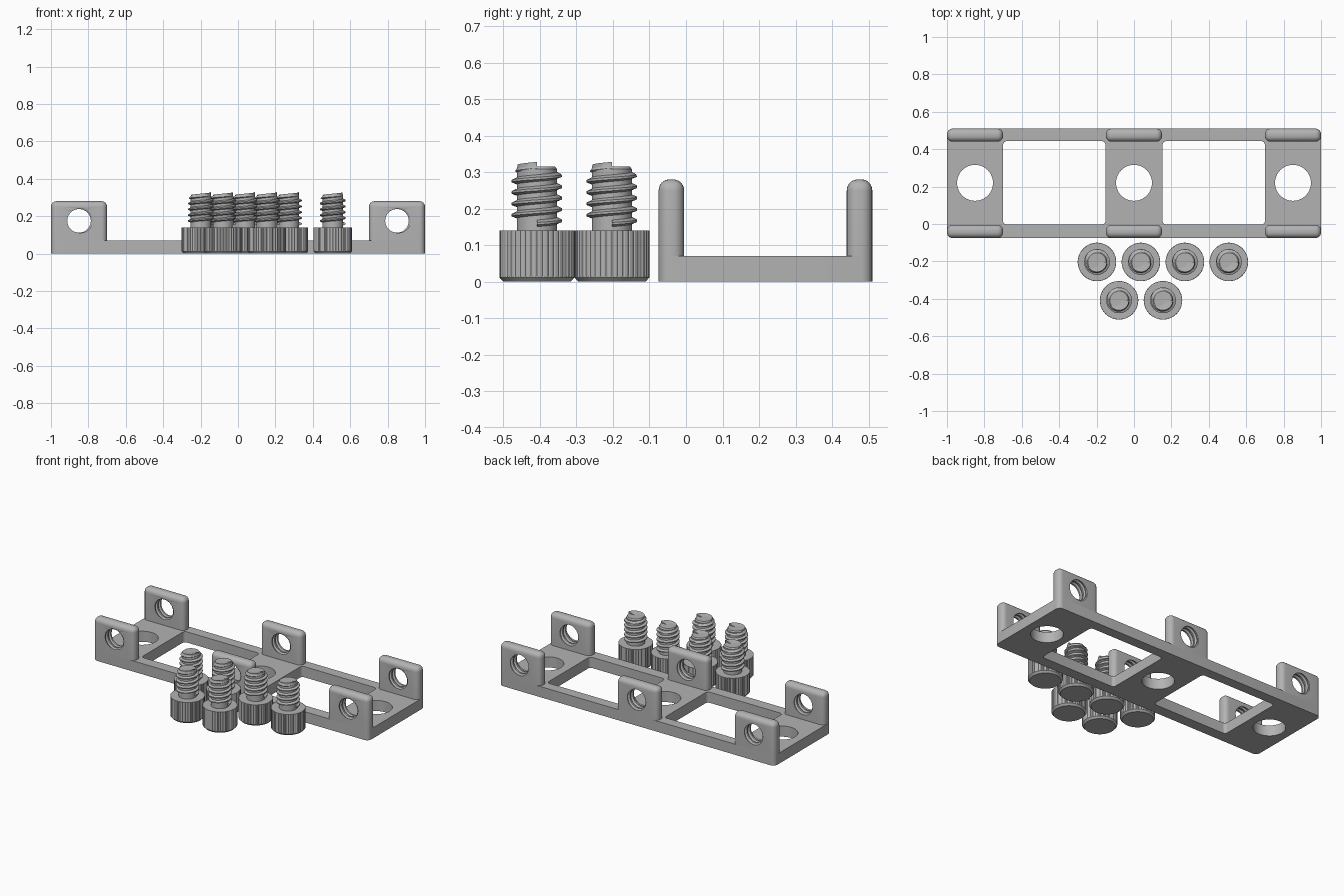
import bpy, bmesh, math

if "Cube" in bpy.data.objects:
    bpy.data.objects.remove(bpy.data.objects["Cube"])

STEEL = bpy.data.materials.new("steel_grey")
STEEL.diffuse_color = (0.45, 0.45, 0.45, 1)
STEEL.use_nodes = True
STEEL.node_tree.nodes["Principled BSDF"].inputs["Base Color"].default_value = STEEL.diffuse_color
TAU = 2 * math.pi
PITCH = 0.031


def finish(bm, name, angle=35):
    bmesh.ops.recalc_face_normals(bm, faces=bm.faces)
    me = bpy.data.meshes.new(name)
    bm.to_mesh(me)
    bm.free()
    me.materials.append(STEEL)
    ob = bpy.data.objects.new(name, me)
    bpy.context.collection.objects.link(ob)
    smooth(ob, angle)
    return ob


def smooth(ob, angle=35):
    bpy.ops.object.select_all(action='DESELECT')
    ob.select_set(True)
    bpy.context.view_layer.objects.active = ob
    bpy.ops.object.shade_smooth_by_angle(angle=math.radians(angle))


def loft(rings, name, angle=35):
    """Closed solid skinned over equal-length rings of points."""
    bm = bmesh.new()
    vs = [[bm.verts.new(p) for p in ring] for ring in rings]
    n = len(vs[0])
    for a, b in zip(vs, vs[1:]):
        for i in range(n):
            j = (i + 1) % n
            bm.faces.new((a[i], a[j], b[j], b[i]))
    bm.faces.new(vs[0][::-1])
    bm.faces.new(vs[-1])
    return finish(bm, name, angle)


def circle(r, z, n=48):
    return [(r * math.cos(TAU * i / n), r * math.sin(TAU * i / n), z) for i in range(n)]


def rounded_prism(name, x0, x1, y0, y1, z0, z1, r):
    pts = []
    for k, (cx, cy) in enumerate([(x1 - r, y1 - r), (x0 + r, y1 - r), (x0 + r, y0 + r), (x1 - r, y0 + r)]):
        for s in range(7):
            a = (k + s / 6) * math.pi / 2
            pts.append((cx + r * math.cos(a), cy + r * math.sin(a)))
    return loft([[(x, y, z) for x, y in pts] for z in (z0, z1)], name)


def thread(name, z0, z1, r_in, r_out, taper, n=40):
    """Helical V thread, fading into the core at both ends when tapered."""
    bm = bmesh.new()
    steps = [(0.0, 0), (0.25, 0), (0.45, 1), (0.65, 1), (0.9, 0)]
    turns = int(round((z1 - z0) / PITCH)) - 1
    rows = []
    for t in range(turns):
        for f, h in steps:
            rows.append((t + f, h))
    rows.append((turns, 0))
    grid = []
    for f, h in rows:
        ring = []
        for i in range(n + 1):
            a = TAU * i / n
            z = z0 + (f + i / n) * PITCH
            k = h
            if taper:
                k *= max(0, min(1, (z - z0) / 0.012, (z1 - z) / 0.022))
            r = r_in + (r_out - r_in) * k
            ring.append(bm.verts.new((r * math.cos(a), r * math.sin(a), z)))
        grid.append(ring)
    for a, b in zip(grid, grid[1:]):
        for i in range(n):
            bm.faces.new((a[i], a[i + 1], b[i + 1], b[i]))
    # each turn joins the next along the seam
    bmesh.ops.remove_doubles(bm, verts=bm.verts, dist=1e-5)
    for end, z in ((0, z0 - 0.01), (1, z1 + 0.01)):
        edges = [e for e in bm.edges if e.is_boundary and
                 ((e.verts[0].co.z + e.verts[1].co.z) / 2 > (z0 + z1) / 2) == bool(end)]
        tip = bm.verts.new((0, 0, (z0 if not end else z1) if taper else z))
        for e in edges:
            bm.faces.new((e.verts[0], e.verts[1], tip))
    return finish(bm, name, 25)


def cut(ob, cutters):
    for c in cutters:
        m = ob.modifiers.new("cut", 'BOOLEAN')
        m.operation, m.solver, m.object = 'DIFFERENCE', 'EXACT', c
    dg = bpy.context.evaluated_depsgraph_get()
    me = bpy.data.meshes.new_from_object(ob.evaluated_get(dg))
    ob.modifiers.clear()
    ob.data = me
    smooth(ob)
    for c in cutters:
        bpy.data.objects.remove(c)


# Base plate with two windows and three mounting holes
base = rounded_prism("base_plate", -1, 1, -0.075, 0.51, 0, 0.07, 0.03)
cutters = [rounded_prism("window_cutter", min(s * 0.7, s * 0.153), max(s * 0.7, s * 0.153),
                         -0.003, 0.443, -0.1, 0.2, 0.02) for s in (-1, 1)]
for x in (-0.85, 0, 0.85):
    c = loft([circle(0.096, -0.1), circle(0.096, 0.2)], "mounting_hole_cutter")
    c.location = (x, 0.22, 0)
    cutters.append(c)
cut(base, cutters)

# Six rounded tabs with threaded holes
for x in (-0.85, 0, 0.85):
    for side, y in (("front", -0.04), ("back", 0.475)):
        bm = bmesh.new()
        bmesh.ops.create_cube(bm, size=1)
        for v in bm.verts:
            v.co = (x + v.co.x * 0.3, y + v.co.y * 0.07, 0.175 + v.co.z * 0.21)
        edges = [e for e in bm.edges if max(v.co.z for v in e.verts) > 0.1]
        bmesh.ops.bevel(bm, geom=edges, offset=0.03, segments=6, profile=0.5, affect='EDGES')
        tab = finish(bm, side + "_tab")
        c = thread("thread_cutter", -0.108, 0.109, 0.063, 0.073, False)
        c.rotation_euler = (math.pi / 2, 0, 0)
        c.location = (x, y, 0.175)
        cut(tab, [c])


# Knurled cap screws standing on their heads
def knurl(r, z, depth):
    n = 160
    return [((r - depth * (i % 4 == 0)) * math.cos(TAU * i / n),
             (r - depth * (i % 4 == 0)) * math.sin(TAU * i / n), z) for i in range(n)]


for x, y in ((-0.198, -0.203), (0.037, -0.203), (0.272, -0.203), (0.507, -0.203),
             (-0.08, -0.408), (0.155, -0.408)):
    parts = [
        loft([knurl(0.092, 0, 0), knurl(0.103, 0.012, 0.0), knurl(0.103, 0.014, 0.0025),
              knurl(0.103, 0.14, 0.0025)], "screw_head", 25),
        loft([circle(0.055, 0.13), circle(0.055, 0.308), circle(0.049, 0.316)], "screw_shaft"),
        thread("screw_thread", 0.142, 0.142 + 5.5 * PITCH, 0.053, 0.069, True),
    ]
    for p in parts:
        p.location = (x, y, 0)
